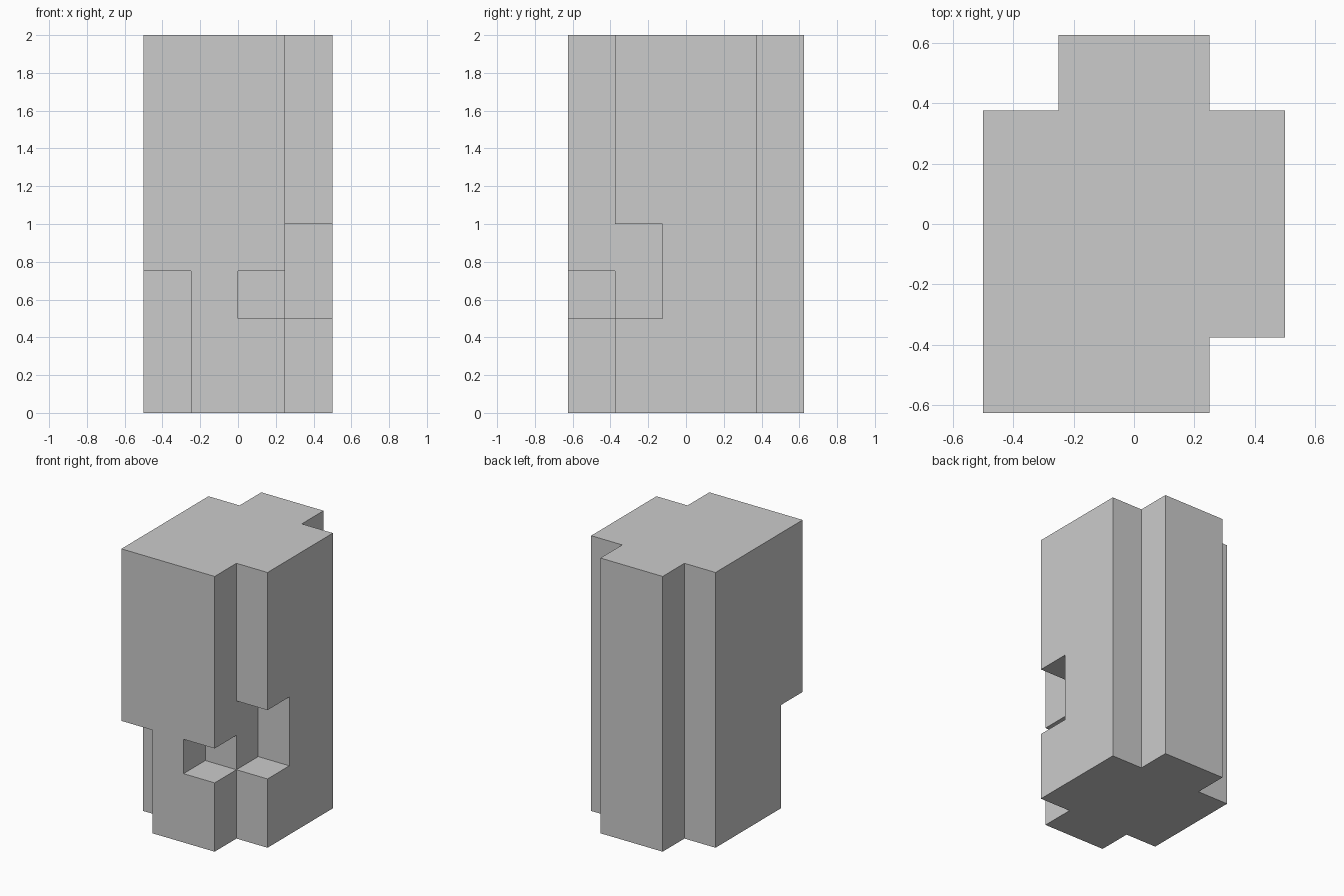
import bpy, bmesh

if "Cube" in bpy.data.objects:
    bpy.data.objects.remove(bpy.data.objects["Cube"])


def link_mesh(name, bm):
    bmesh.ops.recalc_face_normals(bm, faces=bm.faces[:])
    mesh = bpy.data.meshes.new(name)
    bm.to_mesh(mesh)
    bm.free()
    obj = bpy.data.objects.new(name, mesh)
    bpy.context.collection.objects.link(obj)
    return obj


def prism(name, outline, z0, z1):
    """Extrude a plan outline from z0 up to z1."""
    bm = bmesh.new()
    face = bm.faces.new([bm.verts.new((x, y, z0)) for x, y in outline])
    ext = bmesh.ops.extrude_face_region(bm, geom=[face], use_keep_orig=True)
    top = [v for v in ext["geom"] if isinstance(v, bmesh.types.BMVert)]
    bmesh.ops.translate(bm, verts=top, vec=(0, 0, z1 - z0))
    return link_mesh(name, bm)


def notch(body, name, x, y, z):
    """Cut a box-shaped notch out of the body."""
    outline = [(x[0], y[0]), (x[1], y[0]), (x[1], y[1]), (x[0], y[1])]
    cutter = prism(name, outline, *z)
    cutter.hide_render = True
    cutter.display_type = 'WIRE'
    mod = body.modifiers.new(name, 'BOOLEAN')
    mod.operation = 'DIFFERENCE'
    mod.solver = 'EXACT'
    mod.object = cutter


# Stepped block: wide middle, rear rib, front slab with its right corner missing
plan = [(-0.5, -0.625), (0.25, -0.625), (0.25, -0.375), (0.5, -0.375),
        (0.5, 0.375), (0.25, 0.375), (0.25, 0.625), (-0.25, 0.625),
        (-0.25, 0.375), (-0.5, 0.375)]
block = prism("stepped_block", plan, 0, 2)

# Right shoulder opening, front window, lower left corner
notch(block, "shoulder_notch_cutter", (0.25, 0.75), (-0.75, -0.125), (0.5, 1.0))
notch(block, "front_window_cutter", (0.0, 0.375), (-0.75, -0.375), (0.5, 0.75))
notch(block, "left_corner_cutter", (-0.75, -0.25), (-0.75, -0.375), (-0.25, 0.75))
